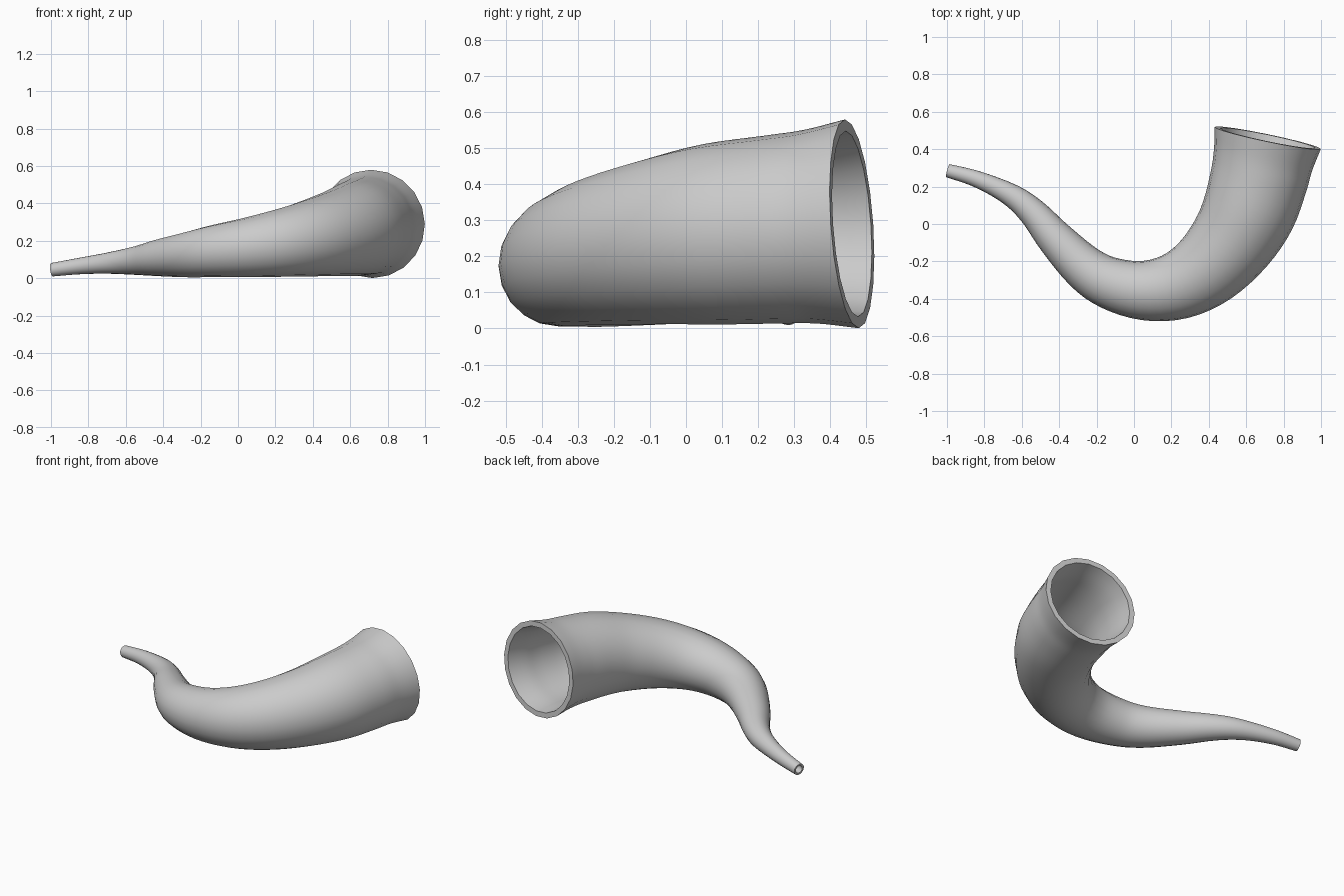
import bpy
import bmesh
import math
from mathutils import Vector

default_cube = bpy.data.objects.get("Cube")
if default_cube:
    bpy.data.objects.remove(default_cube, do_unlink=True)

SIDES = 20
STEPS = 4

# Horn stations from the blowing tip to the mouth: x, y, z, radius
stations = [Vector(s) for s in (
    (-.995, .285, .045, .036),
    (-.86, .247, .063, .043),
    (-.73, .193, .077, .053),
    (-.62, .13, .087, .066),
    (-.525, .045, .096, .08),
    (-.42, -.078, .109, .099),
    (-.265, -.233, .126, .122),
    (-.13, -.315, .144, .139),
    (.05, -.355, .164, .159),
    (.23, -.33, .188, .182),
    (.39, -.238, .214, .206),
    (.525, -.09, .24, .23),
    (.615, .07, .261, .251),
    (.667, .235, .274, .261),
    (.691, .345, .282, .269),
    (.715, .46, .29, .29),
)]


def spline(points, steps):
    """Smooth path through the points, carrying the radius along."""
    ends = [points[0] * 2 - points[1]] + points + [points[-1] * 2 - points[-2]]
    path = []
    for a, b, c, d in zip(ends, ends[1:], ends[2:], ends[3:]):
        for i in range(steps):
            t = i / steps
            path.append((b * 2 + (c - a) * t + (a * 2 - b * 5 + c * 4 - d) * t ** 2
                         + (b * 3 - a - c * 3 + d) * t ** 3) / 2)
    path.append(points[-1])
    return path


def add_ring(bm, center, tangent, radius):
    """Circle of vertices standing across the path."""
    side = tangent.cross(Vector((0, 0, 1))).normalized()
    up = side.cross(tangent).normalized()
    angles = [math.tau * i / SIDES for i in range(SIDES)]
    return [bm.verts.new(center + (side * math.cos(a) + up * math.sin(a)) * radius)
            for a in angles]


def bridge(bm, first, second):
    for i in range(SIDES):
        j = (i + 1) % SIDES
        bm.faces.new((first[i], first[j], second[j], second[i]))


# Outer skin followed by the bore, joined at both rims
path = spline(stations, STEPS)
bm = bmesh.new()
outer, bore = [], []
last = len(path) - 1
for i, point in enumerate(path):
    tangent = (path[min(i + 1, last)] - path[max(i - 1, 0)]).to_3d().normalized()
    wall = .012 + .02 * i / last
    outer.append(add_ring(bm, point.to_3d(), tangent, point.w))
    bore.append(add_ring(bm, point.to_3d(), tangent, point.w - wall))
loop = outer + bore[::-1]
for first, second in zip(loop, loop[1:] + loop[:1]):
    bridge(bm, first, second)
bmesh.ops.recalc_face_normals(bm, faces=bm.faces)

mesh = bpy.data.meshes.new("horn")
bm.to_mesh(mesh)
bm.free()
horn = bpy.data.objects.new("horn", mesh)
bpy.context.collection.objects.link(horn)

# Plain grey finish
grey = bpy.data.materials.new("light grey")
grey.use_nodes = True
color = (.6, .6, .6, 1)
grey.diffuse_color = color
grey.node_tree.nodes["Principled BSDF"].inputs["Base Color"].default_value = color
mesh.materials.append(grey)

# Smooth skin with crisp rims
bpy.ops.object.select_all(action="DESELECT")
horn.select_set(True)
bpy.context.view_layer.objects.active = horn
bpy.ops.object.shade_smooth_by_angle(angle=math.radians(40))
